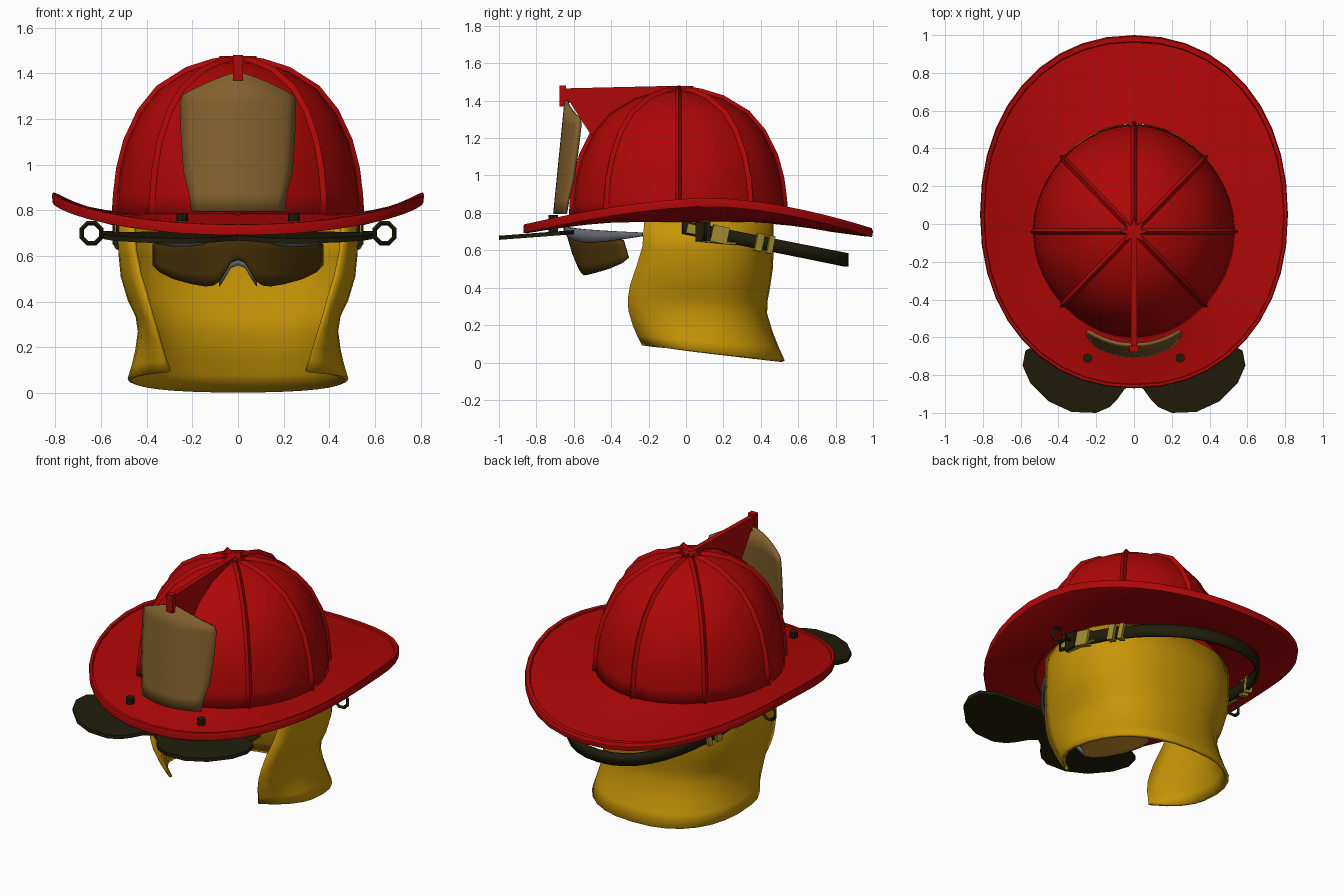
import bpy, bmesh, math
from mathutils import Vector, Matrix

if "Cube" in bpy.data.objects:
    bpy.data.objects.remove(bpy.data.objects["Cube"], do_unlink=True)


def material(name, rgb):
    m = bpy.data.materials.new(name)
    m.use_nodes = True
    m.diffuse_color = (*rgb, 1)
    m.node_tree.nodes["Principled BSDF"].inputs["Base Color"].default_value = (*rgb, 1)
    return m


RED = material("red shell", (0.43, 0.002, 0.002))
YELLOW = material("yellow cloth", (0.57, 0.3, 0.002))
TAN = material("tan leather", (0.23, 0.12, 0.027))
DARK = material("dark olive", (0.014, 0.012, 0.003))
LENS = material("brown lens", (0.08, 0.037, 0.003))
GREY = material("grey frame", (0.13, 0.14, 0.17))
KHAKI = material("khaki buckle", (0.36, 0.27, 0.03))
parts = []


def finish(name, bm, mat, thick=0, offset=-1):
    bmesh.ops.remove_doubles(bm, verts=bm.verts, dist=0.0005)
    bmesh.ops.recalc_face_normals(bm, faces=bm.faces)
    me = bpy.data.meshes.new(name)
    bm.to_mesh(me)
    bm.free()
    me.materials.append(mat)
    ob = bpy.data.objects.new(name, me)
    bpy.context.collection.objects.link(ob)
    if thick:
        mod = ob.modifiers.new("thickness", "SOLIDIFY")
        mod.thickness, mod.offset = thick, offset
    parts.append(ob)
    return ob


def loft(name, rows, mat, around=False, rows_closed=False, thick=0, offset=-1):
    """Skin a surface over rows of points."""
    bm = bmesh.new()
    grid = [[bm.verts.new(p) for p in row] for row in rows]
    n, k = len(grid), len(grid[0])
    for i in range(n if rows_closed else n - 1):
        for j in range(k if around else k - 1):
            a, b = grid[i], grid[(i + 1) % n]
            bm.faces.new((a[j], a[(j + 1) % k], b[(j + 1) % k], b[j]))
    return finish(name, bm, mat, thick, offset)


def prism(name, points, vec, mat):
    """Extrude a flat outline along a vector."""
    bm = bmesh.new()
    face = bm.faces.new([bm.verts.new(p) for p in points])
    new = bmesh.ops.extrude_face_region(bm, geom=[face])["geom"]
    bmesh.ops.translate(bm, vec=vec, verts=[v for v in new if isinstance(v, bmesh.types.BMVert)])
    return finish(name, bm, mat)


def box(name, loc, size, mat, rot=None):
    bm = bmesh.new()
    turn = rot or Matrix()
    bmesh.ops.create_cube(bm, size=1, matrix=Matrix.Translation(loc) @ turn @ Matrix.Diagonal((*size, 1)))
    return finish(name, bm, mat)


def rod(name, loc, radius, length, axis, mat, sides=8):
    bm = bmesh.new()
    turn = Vector((0, 0, 1)).rotation_difference(Vector(axis)).to_matrix().to_4x4()
    bmesh.ops.create_cone(bm, cap_ends=True, segments=sides, radius1=radius, radius2=radius,
                          depth=length, matrix=Matrix.Translation(loc) @ turn)
    return finish(name, bm, mat)


def mix(a, b, t):
    return a + (b - a) * t


def bent(v, p):
    return math.copysign(abs(v) ** p, v)


# Ribbed crown: eight panels divided by narrow raised ribs
CY = -0.04
profile = [(0.535, 0.76), (0.528, 0.87), (0.515, 0.98), (0.485, 1.1), (0.425, 1.23), (0.345, 1.33),
           (0.22, 1.41), (0.11, 1.445), (0.05, 1.455), (0, 1.46)]
rows = []
for r, z in profile:
    half = min(0.016 / max(r, 0.01), 0.3)
    nx, nz = Vector((r / 0.54, (z - 0.76) / 0.7)).normalized()
    row = []
    for k in range(8):
        base = k * math.pi / 4
        steps = [0] + [mix(half, math.pi / 4 - half, i / 5) for i in range(6)]
        for i, d in enumerate(steps):
            lift = 0.02 if i == 0 else 0
            rr, zz, a = r + lift * nx * (r > 0), z + lift * nz * (r > 0), base + d
            s = math.sin(a)
            row.append((rr * math.cos(a), CY + rr * s * (1 + 0.06 * s * s), zz))
    rows.append(row)
loft("crown", rows, RED, around=True, thick=0.02)
star = [(0.08 if i % 2 == 0 else 0.035, i * math.pi / 8) for i in range(16)]
prism("crown_star", [(r * math.cos(a), CY + r * math.sin(a), 1.445) for r, a in star], (0, 0, 0.032), RED)

# Brim: egg-shaped, turned up at the sides, with a raised lip
section = [(0, 0), (0.5, -0.008), (0.92, 0), (0.93, 0.01), (0.985, 0.012), (1, -0.002),
           (0.99, -0.034), (0.92, -0.038), (0.5, -0.045), (0, -0.035)]
rows = []
for i in range(40):
    a = i * math.tau / 40
    c, s = math.cos(a), math.sin(a)
    ox, oy = 0.815 * bent(c, 0.93), 0.05 + (0.95 if s > 0 else 0.92) * bent(s, 0.93)
    ix, iy = 0.52 * c, CY + (0.57 if s > 0 else 0.56) * s
    u = oy - 0.12
    oz = 0.87 - (0.165 * (u / 0.88) ** 1.7 if u > 0 else 0.145 * (-u / 0.99) ** 1.6)
    rows.append([(mix(ix, ox, t), mix(iy, oy, t), mix(0.785, oz, t) + dz) for t, dz in section])
loft("brim", rows, RED, around=True, rows_closed=True)

# Crest fin with its front hook
fin = [(-0.03, 1.48), (-0.67, 1.465), (-0.675, 1.37), (-0.645, 1.37), (-0.62, 1.39),
       (-0.53, 1.25), (-0.46, 1.15), (-0.08, 1.42)]
prism("crest_fin", [(-0.015, y, z) for y, z in fin], (0.03, 0, 0), RED)
box("crest_hook", (0, -0.66, 1.425), (0.045, 0.035, 0.11), RED)

# Curved front shield with a peaked top
rows = []
for z, w, peak in [(0.795, 0.2, 0), (0.87, 0.21, 0), (0.97, 0.235, 0), (1.12, 0.245, 0),
                   (1.27, 0.25, 0), (1.305, 0.24, 0.1)]:
    row = []
    for i in range(13):
        u = i / 6 - 1
        zz = z + peak * (1 - abs(u) ** 1.3)
        row.append((u * w, -0.7 + (zz - 0.8) * 0.1 + 0.08 * (u * w / 0.24) ** 2, zz))
    rows.append(row)
loft("front_shield", rows, TAN, thick=0.02, offset=0)

# Neck curtain: wraps the sides and back, open at the front
rows = []
for w, fx, f, b, zf, zb in [(0.515, 0.46, -0.22, 0.46, 0.75, 0.76), (0.515, 0.45, -0.23, 0.46, 0.62, 0.6),
                            (0.505, 0.43, -0.26, 0.455, 0.52, 0.5), (0.475, 0.4, -0.295, 0.44, 0.42, 0.4),
                            (0.44, 0.38, -0.308, 0.427, 0.345, 0.33), (0.43, 0.36, -0.305, 0.425, 0.28, 0.26),
                            (0.442, 0.335, -0.28, 0.455, 0.2, 0.16), (0.458, 0.318, -0.255, 0.487, 0.145, 0.08),
                            (0.475, 0.3, -0.23, 0.52, 0.095, 0.006)]:
    side = []
    for i in range(4):
        t = i / 4
        side.append((mix(fx, w, 1 - (1 - t) ** 2), mix(f, 0.04, t)))
    for i in range(9):
        a = i * math.pi / 16
        side.append((w * bent(math.cos(a), 0.85), 0.04 + (b - 0.04) * bent(math.sin(a), 0.85)))
    side = [(x, y, mix(zf, zb, ((y - f) / (b - f)) ** 0.9)) for x, y in side]
    rows.append(side + [(-x, y, z) for x, y, z in reversed(side[:-1])])
loft("neck_curtain", rows, YELLOW, thick=0.018, offset=0)

# Safety glasses: wraparound lens, brow frame and nose piece
lower = [(0, 0.585), (0.03, 0.572), (0.055, 0.53), (0.08, 0.49), (0.105, 0.472), (0.14, 0.468),
         (0.2, 0.478), (0.28, 0.5), (0.34, 0.53), (0.37, 0.56)]
lower = [(-x, z) for x, z in reversed(lower[1:])] + lower


def lens_point(x, z, push=0):
    return (x, -0.635 + 0.29 * (abs(x) / 0.37) ** 2 + (0.69 - z) * 0.29 + push, z)


rows = [[lens_point(x, mix(0.7 - 0.15 * abs(x) ** 1.2, z, t / 4)) for x, z in lower] for t in range(5)]
loft("lens", rows, LENS, thick=0.01, offset=0)
frame = []
for drop in (0, 1):
    row = []
    for i in range(17):
        u = abs(i / 8 - 1)
        tall = 0.02 + 0.05 * math.sin(math.pi * u)
        row.append((0.43 * (i / 8 - 1), -0.645 + 0.41 * u ** 2, 0.73 - 0.035 * u - drop * tall))
    frame.append(row)
loft("glasses_frame", frame, GREY, thick=0.02, offset=0)
nose = [p for p in lower if abs(p[0]) < 0.09]
loft("nose_piece", [[lens_point(x, z + d, 0.02) for x, z in nose] for d in (0.006, -0.022)],
     GREY, thick=0.02, offset=0)

# Flip-down eye shield: two flat lobes under the front of the brim
half = [(0, -0.84), (0.05, -0.875), (0.09, -0.93), (0.13, -0.97), (0.2, -1), (0.33, -0.995),
        (0.45, -0.94), (0.55, -0.84), (0.59, -0.75), (0.575, -0.67), (0.48, -0.62), (0.2, -0.6), (0, -0.62)]
outline = half + [(-x, y) for x, y in reversed(half[1:-1])]
prism("eye_shield", [(x, y, 0.704 + (y + 0.65) * 0.075) for x, y in outline], (0, 0, -0.022), DARK)

# Goggle strap hanging round the back
rows = []
for dz in (0.036, -0.036):
    row = []
    for i in range(25):
        a = math.pi * i / 24
        y = -0.02 + 0.88 * bent(math.sin(a), 0.95)
        row.append((0.525 * bent(math.cos(a), 0.9), y, 0.72 - 0.2 * y + dz))
    rows.append(row)
loft("strap", rows, DARK, thick=0.02, offset=0)

# Side hardware, repeated left and right
for s, label in ((1, "left"), (-1, "right")):
    rod(label + "_bolt", (0.245 * s, -0.71, 0.772), 0.025, 0.035, (0, 0, 1), DARK)
    box(label + "_hinge", (0.245 * s, -0.71, 0.71), (0.05, 0.05, 0.05), DARK)
    ring = []
    for i in range(8):
        a = (i + 0.5) * math.tau / 8
        ring.append([(s * (0.642 + r * math.cos(a)), 0.1 + d, 0.7 + r * math.sin(a))
                     for r, d in ((0.057, 0), (0.046, 0.012), (0.036, 0), (0.046, -0.012))])
    loft(label + "_ring", ring, DARK, around=True, rows_closed=True)
    rod(label + "_ring_stem", (0.55 * s, 0.1, 0.7), 0.01, 0.1, (1, 0, 0), DARK)
    box(label + "_ring_clamp", (0.52 * s, 0.09, 0.7), (0.06, 0.08, 0.1), DARK)
    for n, (x, y, wide, tall) in enumerate([(0.52, 0.03, 0.05, 0.05), (0.52, 0.18, 0.09, 0.09),
                                            (0.485, 0.39, 0.04, 0.095), (0.465, 0.45, 0.03, 0.095)]):
        turn = Matrix.Rotation(s * 0.7 * y, 4, "Z") @ Matrix.Rotation(-0.2, 4, "X")
        box(f"{label}_buckle_{n + 1}", (x * s, y, 0.72 - 0.2 * y), (0.04, wide, tall), KHAKI, turn)
    rod(label + "_hook_wire", (0.525 * s, 0.16, 0.645), 0.008, 0.22, (0, 1, -0.1), KHAKI, 6)

# Smooth shading with crisp ribs and rims
for ob in parts:
    ob.select_set(True)
bpy.context.view_layer.objects.active = parts[0]
bpy.ops.object.shade_smooth_by_angle(angle=math.radians(30))
